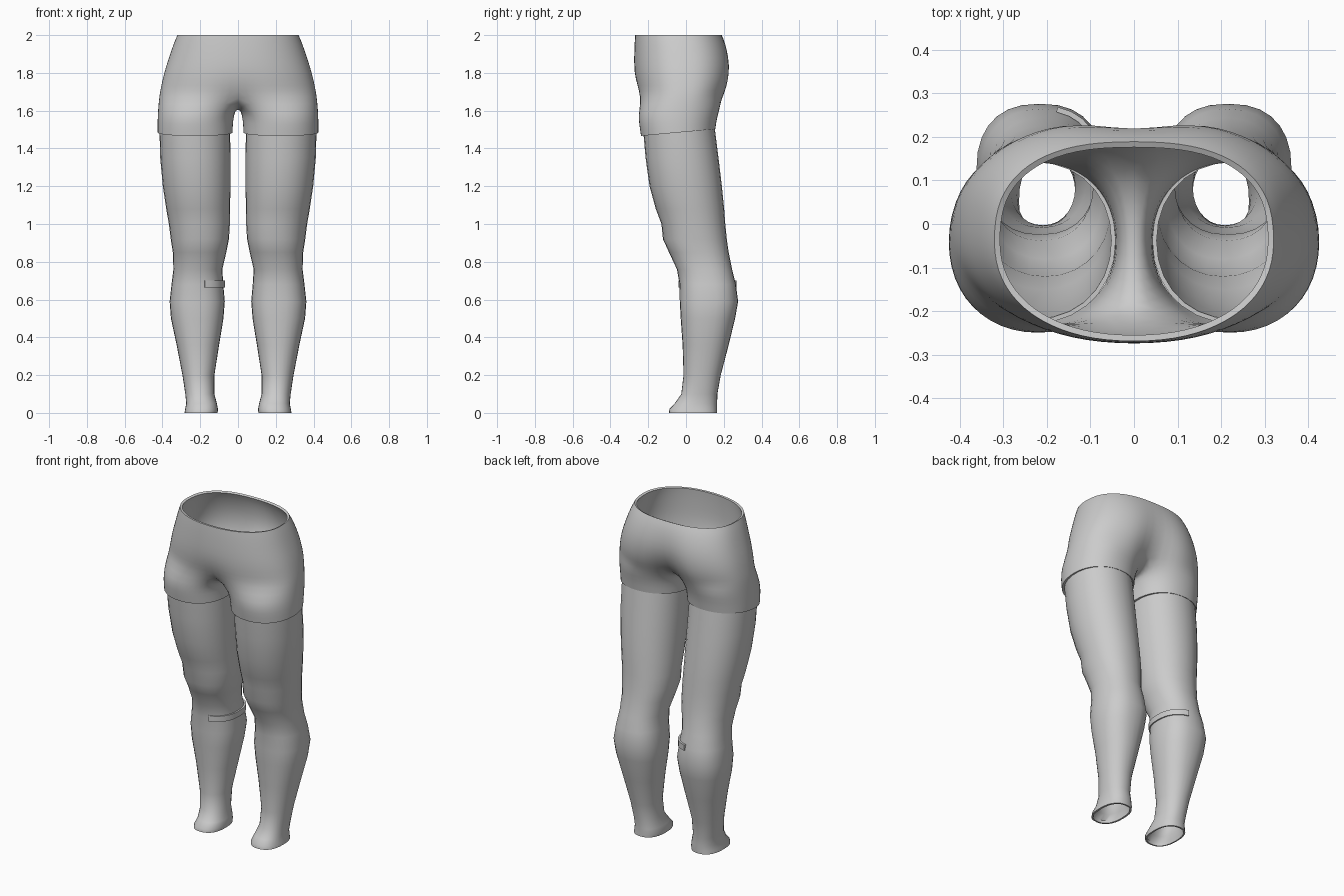
import bpy, math

if "Cube" in bpy.data.objects:
    bpy.data.objects.remove(bpy.data.objects["Cube"])

grey = bpy.data.materials.new("cloth_grey")
grey.diffuse_color = (0.6, 0.6, 0.6, 1)
grey.use_nodes = True
grey.node_tree.nodes["Principled BSDF"].inputs["Base Color"].default_value = grey.diffuse_color


def power(v, e):
    return math.copysign(abs(v) ** (2 / e), v)


def oval(z, x0, x1, y0, y1, e, n=28, start=0.0, tilt=0.0):
    """Closed counter-clockwise super-ellipse ring filling the given box."""
    pts = []
    for i in range(n):
        a = start + 2 * math.pi * i / n
        x = (x0 + x1) / 2 + (x1 - x0) / 2 * power(math.cos(a), e)
        y = (y0 + y1) / 2 + (y1 - y0) / 2 * power(math.sin(a), e)
        pts.append((x, y, z + tilt * y))
    return pts


def bridge(a, b, n, closed):
    """Outward quads between an upper ring at index a and a lower ring at b."""
    out = []
    for i in range(n if closed else n - 1):
        j = (i + 1) % n
        out.append((a + i, b + i, b + j, a + j))
    return out


def make(name, verts, faces, thickness, mirror=True, subdivide=False):
    me = bpy.data.meshes.new(name)
    me.from_pydata(verts, [], faces)
    me.materials.append(grey)
    ob = bpy.data.objects.new(name, me)
    bpy.context.collection.objects.link(ob)
    if mirror:
        m = ob.modifiers.new("mirror", 'MIRROR')
        m.merge_threshold = 0.0005
    if subdivide:
        m = ob.modifiers.new("subdivide", 'SUBSURF')
        m.levels = m.render_levels = 1
    m = ob.modifiers.new("wall", 'SOLIDIFY')
    m.thickness = thickness
    m.offset = -1
    bpy.ops.object.select_all(action='DESELECT')
    ob.select_set(True)
    bpy.context.view_layer.objects.active = ob
    for m in list(ob.modifiers):
        bpy.ops.object.modifier_apply(modifier=m.name)
    bpy.ops.object.shade_smooth_by_angle(angle=math.radians(40))
    return ob


# Shorts, hip part: z, half width, front y, back y, front dip, back cleft
hips = [
    (2.00, .322, -.270, .190, .00, .000),
    (1.96, .340, -.273, .212, .00, .004),
    (1.88, .367, -.276, .238, .00, .018),
    (1.80, .393, -.275, .243, .00, .032),
    (1.73, .408, -.266, .233, .01, .060),
    (1.68, .418, -.258, .214, .03, .085),
]
ARC, INNER = 18, 6              # segments around the outside / through the crotch
verts, faces = [], []
for z, w, yf, yb, df, db in hips:
    ym = (yf + yb) / 2
    for i in range(ARC + 1):
        a = -math.pi / 2 + math.pi * i / ARC
        e = 2.2 if a < 0 else 2.5
        x = 0.0 if i in (0, ARC) else w * power(math.cos(a), e)
        y = ym + (yb - yf) / 2 * power(math.sin(a), e)
        fall = math.exp(-(x / .09) ** 2)
        y += df * fall if a < 0 else -db * fall
        verts.append((x, y, z))
for r in range(len(hips) - 1):
    faces += bridge(r * (ARC + 1), (r + 1) * (ARC + 1), ARC + 1, False)

# Crotch saddle continues the last hip ring into a closed leg ring
top = (len(hips) - 1) * (ARC + 1)
front, back = verts[top], verts[top + ARC]
for k in range(1, INNER):
    t = k / INNER
    verts.append((0, back[1] + (front[1] - back[1]) * t,
                  1.68 - .082 * math.sin(math.pi * t) ** .7))

# Shorts, leg openings down to the sloping hem
n = ARC + INNER
for z, x0, x1, y0, y1 in [(1.61, .012, .425, -.255, .185),
                          (1.55, .025, .428, -.250, .166),
                          (1.488, .027, .427, -.240, .157)]:
    base = len(verts)
    verts += oval(z, x0, x1, y0, y1, 2.15, n, -.75 * math.pi, .09)
    faces += bridge(base - n, base, n, True)
make("shorts", verts, faces, .014, subdivide=True)

# Legs: z, inner x, outer x, front y, back y, squareness
rows = [
    (1.51, .042, .416, -.228, .152, 2.1),
    (1.35, .040, .412, -.214, .172, 2.1),
    (1.20, .040, .398, -.193, .190, 2.1),
    (1.08, .042, .380, -.160, .202, 2.1),
    (1.00, .043, .366, -.130, .208, 2.1),
    (0.92, .048, .356, -.122, .216, 2.2),
    (0.85, .062, .345, -.090, .226, 2.2),
    (0.76, .083, .342, -.048, .244, 2.2),
    (0.68, .078, .352, -.034, .264, 2.3),
    (0.59, .070, .362, -.033, .276, 2.4),
    (0.50, .077, .355, -.028, .260, 2.3),
    (0.36, .100, .325, -.018, .226, 2.2),
    (0.20, .125, .294, -.013, .184, 2.1),
    (0.10, .125, .279, -.025, .166, 2.2),
    (0.05, .112, .274, -.060, .165, 2.3),
    (0.02, .106, .280, -.088, .165, 2.4),
    (0.00, .108, .283, -.090, .165, 2.4),
]
verts, faces = [], []
for r, row in enumerate(rows):
    verts += oval(*row)
    if r:
        faces += bridge((r - 1) * 28, r * 28, 28, True)
make("legs", verts, faces, .010)

# Small raised strap on the inner side of one knee
verts, faces = [], []
for z in (.70, .665):
    ring = oval(z, .070, .357, -.042, .272, 2.3, 28)
    verts += [(-x, y, z) for x, y, z in ring[8:21]][::-1]
faces = bridge(0, 13, 13, False)
make("knee_strap", verts, faces, .012, mirror=False)
